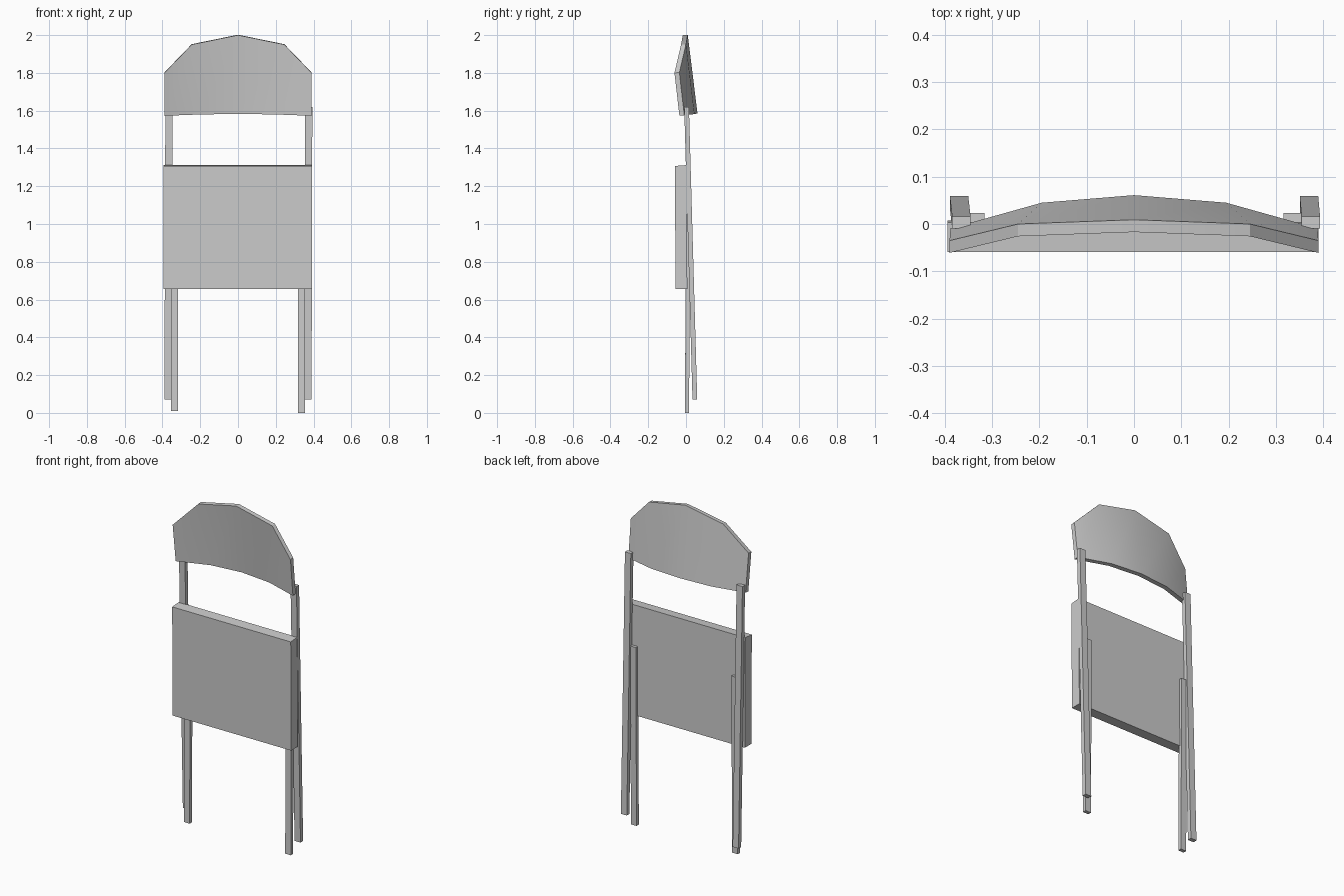
import bpy, bmesh, math
from mathutils import Vector

cube = bpy.data.objects.get("Cube")
if cube:
    bpy.data.objects.remove(cube, do_unlink=True)

grey = bpy.data.materials.new("plain_grey")
grey.use_nodes = True
GREY = (0.6, 0.6, 0.6, 1)
grey.diffuse_color = GREY
grey.node_tree.nodes["Principled BSDF"].inputs["Base Color"].default_value = GREY


def finish(name, bm):
    bmesh.ops.recalc_face_normals(bm, faces=bm.faces)
    mesh = bpy.data.meshes.new(name)
    bm.to_mesh(mesh)
    bm.free()
    mesh.materials.append(grey)
    obj = bpy.data.objects.new(name, mesh)
    bpy.context.collection.objects.link(obj)
    return obj


def beam(name, bottom, top, width, depth):
    """Rectangular bar running between two end centres."""
    bm = bmesh.new()
    bmesh.ops.create_cube(bm, size=1)
    start, end = Vector(bottom), Vector(top)
    for v in bm.verts:
        centre = end if v.co.z > 0 else start
        v.co = centre + Vector((v.co.x * width, v.co.y * depth, 0))
    return finish(name, bm)


# Folded seat panel, leaning slightly forward at the top
seat = beam("seat", (-0.002, -0.024, 0.655), (-0.002, -0.028, 1.307), 0.785, 0.062)
for v in seat.data.vertices:
    if v.co.z > 1 and v.co.y > -0.028:
        v.co.z += 0.005

# Long rails carrying the backrest, and short legs folded against them
for side, s in (("left", 1), ("right", -1)):
    lean = 0.004 if s > 0 else 0.005
    beam(side + "_back_rail", (s * 0.37, 0.047, 0.07),
         (s * 0.37 + lean, 0.003, 1.62), 0.039, 0.025)
    beam(side + "_folding_leg", (s * 0.335, 0.005, 0.0 if s > 0 else 0.01),
         (s * 0.335, 0.012, 1.07), 0.037, 0.022)

# Curved backrest: upper and lower outlines as x, y, z of the front surface
upper = [(0.39, -0.061, 1.80), (0.245, -0.026, 1.95), (0, -0.017, 2.0)]
lower = [(0.388, -0.035, 1.573), (0.195, 0.019, 1.58), (0, 0.035, 1.583)]


def mirrored(half):
    return [(-x, y, z) for x, y, z in half] + half[-2::-1]


bm = bmesh.new()
thick = Vector((0, 0.026, 0.002))
rows = []
for outline in (mirrored(upper), mirrored(lower)):
    front = [bm.verts.new(p) for p in outline]
    back = [bm.verts.new(Vector(p) + thick) for p in outline]
    rows.append((front, back))
(tf, tb), (lf, lb) = rows
loop = [tf, tb, lb, lf]
for i in range(len(tf) - 1):
    for j in range(4):
        a, b = loop[j], loop[(j + 1) % 4]
        bm.faces.new((a[i], a[i + 1], b[i + 1], b[i]))
for i in (0, -1):
    bm.faces.new([row[i] for row in loop])
back = finish("backrest", bm)

bpy.ops.object.select_all(action="DESELECT")
back.select_set(True)
bpy.context.view_layer.objects.active = back
bpy.ops.object.shade_smooth_by_angle(angle=math.radians(30))
